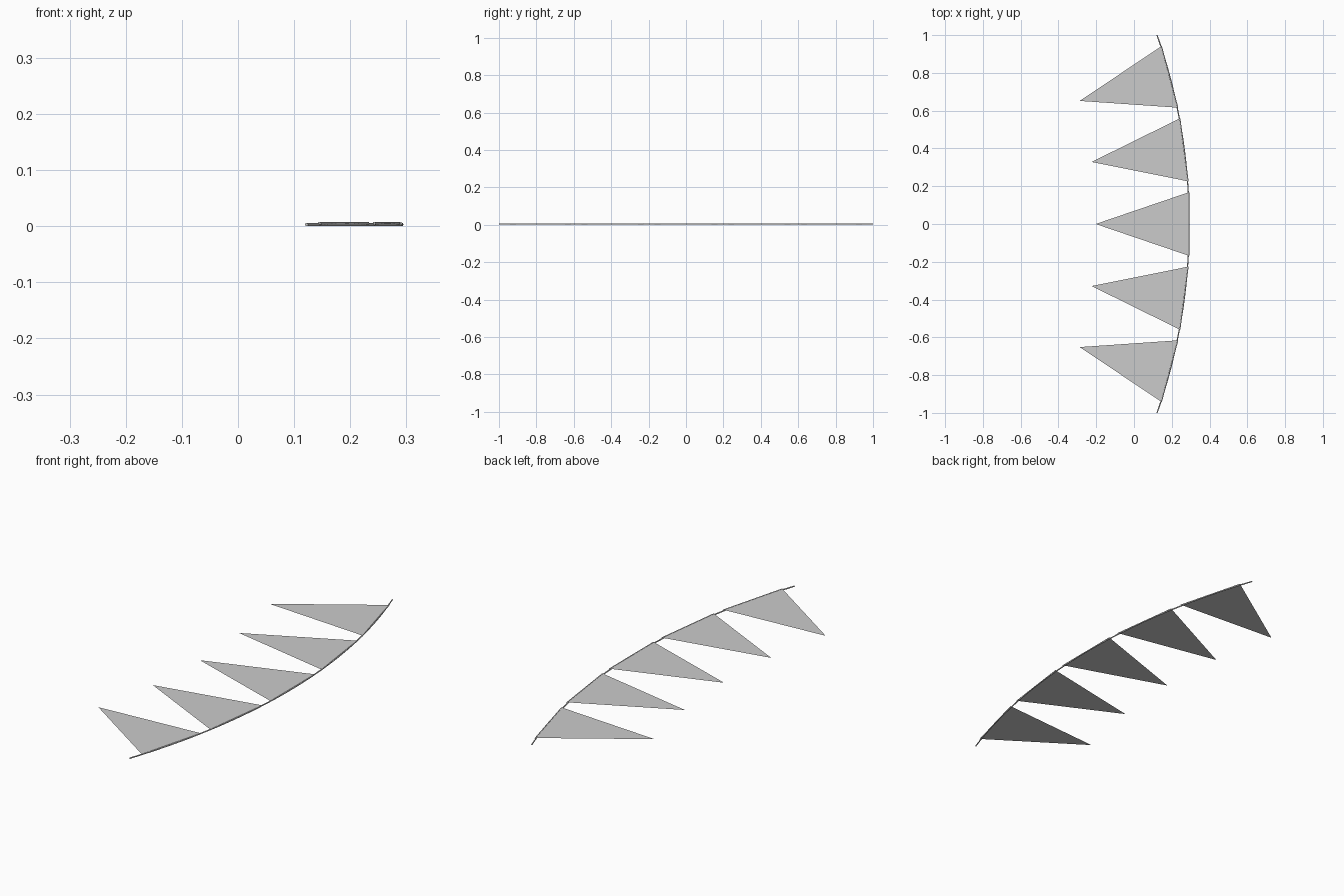
import bpy
from math import sin, cos, asin

if "Cube" in bpy.data.objects:
    bpy.data.objects.remove(bpy.data.objects["Cube"])

R = 3.03            # radius of the string's sweep
CX = 0.292 - R      # centre of the sweep
STEP = 0.13         # angle between flags
HALF, DROP = 0.168, 0.495


def polar(angle, inward, along, z):
    """Point placed relative to the string at a given angle."""
    r = R - inward
    return (CX + r * cos(angle) - along * sin(angle),
            r * sin(angle) + along * cos(angle), z)


def cord(name, points, radius):
    curve = bpy.data.curves.new(name, 'CURVE')
    curve.dimensions = '3D'
    curve.bevel_depth = radius
    curve.bevel_resolution = 1
    curve.use_fill_caps = True
    spline = curve.splines.new('POLY')
    spline.points.add(len(points) - 1)
    for p, co in zip(spline.points, points):
        p.co = (*co, 1)
    obj = bpy.data.objects.new(name, curve)
    bpy.context.collection.objects.link(obj)


# Curved string
end = asin(1 / R)
cord("string", [polar(end * (i / 16 - 1), 0, 0, 0.003) for i in range(33)], 0.003)

# Triangular flags, each with a narrow hem along the string
for i in range(-2, 3):
    a = i * STEP
    mesh = bpy.data.meshes.new(f"flag_{i + 3}")
    mesh.from_pydata([polar(a, 0.002, -HALF, 0.0065),
                      polar(a, 0.002, HALF, 0.0065),
                      polar(a, DROP, 0, 0.0065)], [], [(0, 1, 2)])
    flag = bpy.data.objects.new(mesh.name, mesh)
    bpy.context.collection.objects.link(flag)
    cord(f"flag_hem_{i + 3}", [polar(a, 0.002, -HALF, 0.005),
                               polar(a, 0.002, HALF, 0.005)], 0.003)
